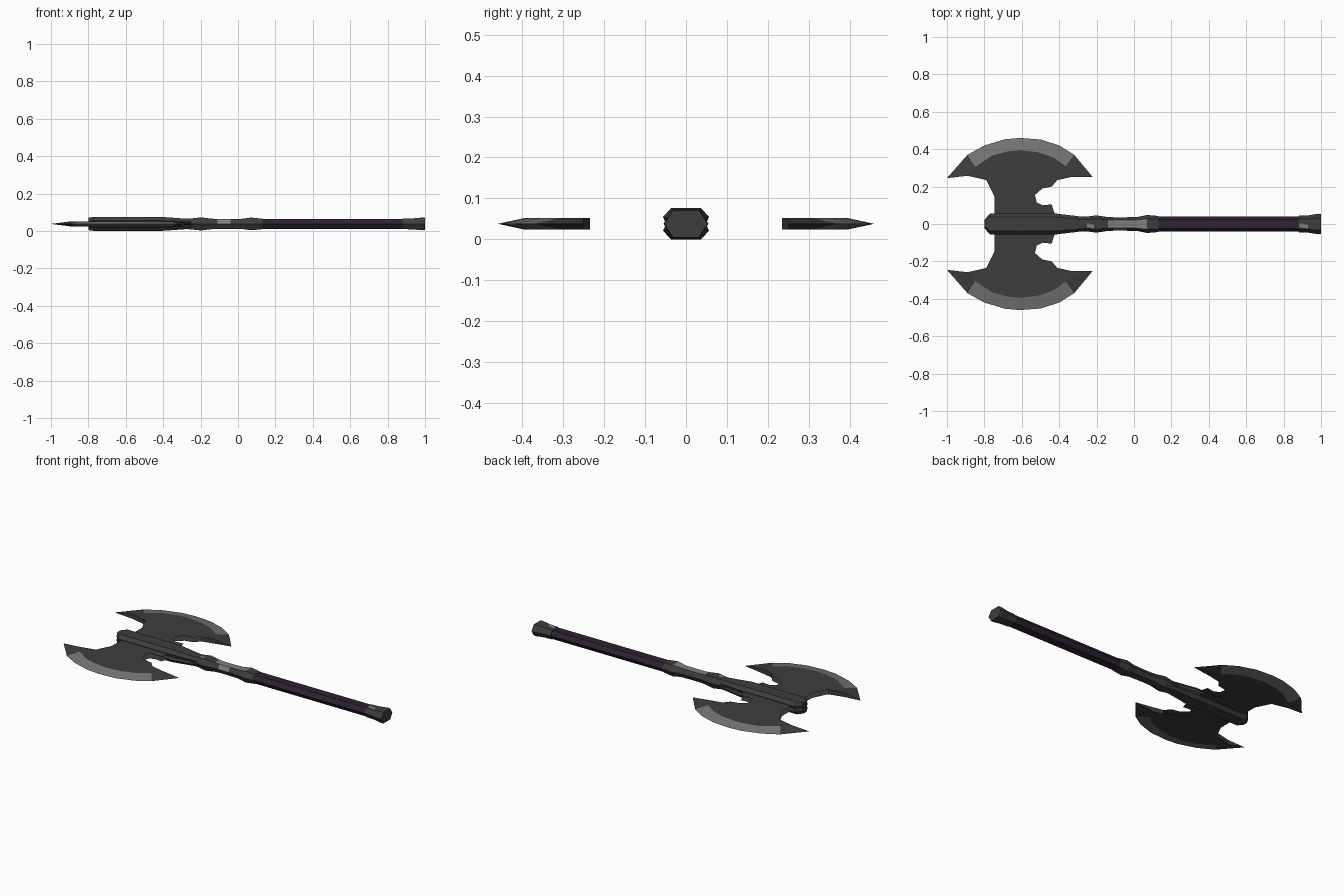
import bpy, bmesh

if "Cube" in bpy.data.objects:
    bpy.data.objects.remove(bpy.data.objects["Cube"])

ZC = 0.038   # mid plane of the axe
T = 0.014    # half thickness of the blades


def material(name, rgb):
    m = bpy.data.materials.new(name)
    m.diffuse_color = (*rgb, 1)
    m.use_nodes = True
    m.node_tree.nodes["Principled BSDF"].inputs["Base Color"].default_value = m.diffuse_color
    return m


IRON = material("dark iron", (0.047, 0.047, 0.047))
STEEL = material("sharpened steel", (0.18, 0.18, 0.18))
GRIP = material("dark purple leather", (0.028, 0.016, 0.032))
WORN = material("worn light metal", (0.21, 0.21, 0.20))


def finish(name, bm, mats):
    me = bpy.data.meshes.new(name)
    bm.to_mesh(me)
    bm.free()
    for m in mats:
        me.materials.append(m)
    ob = bpy.data.objects.new(name, me)
    bpy.context.collection.objects.link(ob)
    return ob


def hexagon(w, h):
    t = w * 0.6
    return [(w, 0), (t, h), (-t, h), (-w, 0), (-t, -h), (t, -h)]


def grooved(w, h):
    # socket section: two chamfered shells with a groove between them
    return [(w * .88, 0), (w, h * .45), (w * .66, h), (-w * .66, h), (-w, h * .45),
            (-w * .88, 0), (-w, -h * .45), (-w * .66, -h), (w * .66, -h), (w, -h * .45)]


def loft(name, section, stations, mats, rule=None):
    # stations: (x, half width, half height)
    bm = bmesh.new()
    rings = [[bm.verts.new((x, y, ZC + z)) for y, z in section(w, h)] for x, w, h in stations]
    n = len(rings[0])
    for a, b in zip(rings, rings[1:]):
        for i in range(n):
            bm.faces.new((a[i], a[(i + 1) % n], b[(i + 1) % n], b[i]))
    bm.faces.new(rings[0])
    bm.faces.new(rings[-1])
    bmesh.ops.recalc_face_normals(bm, faces=bm.faces)
    if rule:
        for f in bm.faces:
            f.material_index = rule(f)
    return finish(name, bm, mats)


# handle parts
loft("grip", hexagon, [(0.13, .041, .026), (0.89, .041, .026)], [GRIP])
loft("pommel", hexagon, [(0.88, .044, .028), (0.93, .046, .029), (0.985, .055, .034), (1.0, .053, .033)], [IRON])


def neck_colour(f):
    x = f.calc_center_median().x
    if f.normal.z > 0.9 and -0.14 < x < 0.08:
        return 1
    return 1 if -0.11 < x < -0.04 and f.normal.z > 0.2 and f.normal.y < 0 else 0


loft("neck", hexagon,
     [(-0.30, .038, .027), (-0.25, .040, .029), (-0.20, .046, .035), (-0.14, .037, .028),
      (-0.11, .036, .026), (-0.04, .036, .026), (0.02, .038, .027), (0.07, .048, .034),
      (0.13, .043, .028)], [IRON, WORN], neck_colour)

# worn patches on the collar and pommel
for name, x0, x1 in (("pommel_worn_patch", 0.885, 0.93), ("collar_worn_patch", -0.25, -0.215)):
    bm = bmesh.new()
    z = ZC + 0.0335 if x0 < 0 else ZC + 0.0296
    bm.faces.new([bm.verts.new(p) for p in ((x0, -.018, z), (x1, -.024, z), (x1, -.004, z), (x0, .004, z))])
    finish(name, bm, [WORN])

# socket holding the blades
loft("head_socket", grooved,
     [(-0.80, .022, .033), (-0.77, .056, .0375), (-0.42, .056, .038), (-0.25, .036, .026)], [IRON])

# blade: cutting arc, start of the bevel, and inner outline
ARC = [(-1, .245), (-.89, .37), (-.80, .42), (-.69, .453), (-.61, .46), (-.50, .452),
       (-.40, .42), (-.32, .37), (-.22, .25)]
BEVEL = [(-.85, .305), (-.76, .365), (-.68, .387), (-.61, .395), (-.51, .383), (-.43, .355), (-.365, .308)]
INNER = [(-.34, .25), (-.41, .235), (-.44, .20), (-.49, .19), (-.53, .155), (-.52, .115), (-.49, .10),
         (-.44, .105), (-.42, .04), (-.745, .04), (-.745, .145), (-.79, .235), (-.89, .258)]
bm = bmesh.new()
arc = [bm.verts.new((x, y, ZC)) for x, y in ARC]
sides = []
for s in (1, -1):
    bev = [bm.verts.new((x, y, ZC + s * T)) for x, y in BEVEL]
    inn = [bm.verts.new((x, y, ZC + s * T)) for x, y in INNER]
    sides.append(inn)
    faces = [(bev + inn, 0), ([arc[0], arc[1], bev[0]], 0), ([arc[0], bev[0], inn[-1]], 0),
             ([arc[-2], arc[-1], bev[-1]], 0), ([arc[-1], inn[0], bev[-1]], 0)]
    faces += [([arc[i + 1], arc[i + 2], bev[i + 1], bev[i]], 1) for i in range(len(bev) - 1)]
    for vs, mi in faces:
        f = bm.faces.new(vs)
        f.material_index = mi
        f.normal_update()
        if f.normal.z * s < 0:
            f.normal_flip()
# walls under the horns only
up, lo = sides
for vs in ([arc[0], up[-1], lo[-1]], [up[-1], up[-2], lo[-2], lo[-1]],
           [arc[-1], up[0], lo[0]], [up[0], up[1], lo[1], lo[0]]):
    f = bm.faces.new(vs)
    f.normal_update()
    if f.normal.y > 0:
        f.normal_flip()
blade = finish("twin_blades", bm, [IRON, STEEL])
mod = blade.modifiers.new("mirror", "MIRROR")
mod.use_axis = (False, True, False)
mod.use_mirror_merge = False
